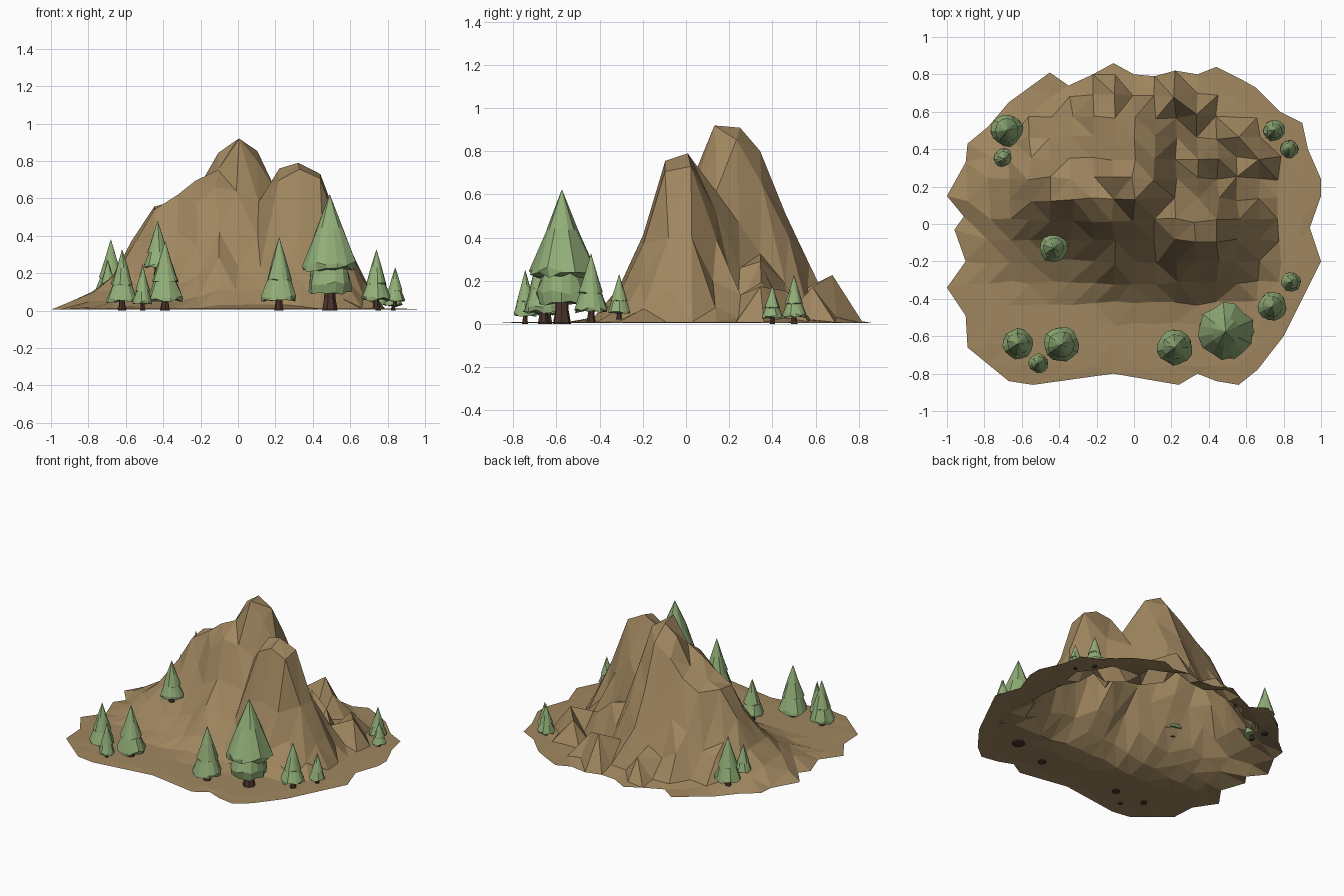
import bpy, bmesh, math, random
from mathutils import Vector
from mathutils.geometry import delaunay_2d_cdt, intersect_point_tri_2d

random.seed(4)


def material(name, rgb):
    m = bpy.data.materials.new(name)
    m.diffuse_color = (*rgb, 1)
    return m


ROCK = material("rock", (0.35, 0.24, 0.115))
LEAF = material("foliage", (0.29, 0.43, 0.19))
BARK = material("bark", (0.07, 0.035, 0.025))


def add_object(name, verts, faces, mat):
    me = bpy.data.meshes.new(name)
    me.from_pydata(verts, [], faces)
    bm = bmesh.new()
    bm.from_mesh(me)
    bmesh.ops.recalc_face_normals(bm, faces=bm.faces)
    bm.to_mesh(me)
    bm.free()
    me.materials.append(mat)
    ob = bpy.data.objects.new(name, me)
    bpy.context.collection.objects.link(ob)
    return ob


# --- mountain: cross-sections along x, spaced by STEP ---
# (front foot y, front crest y, front crest z, back crest y, back crest z, back foot y)
STEP = 1 / 9
SECTIONS = [
    (-0.35, 0.02, 0.05, 0.13, 0.05, 0.40),
    (-0.40, 0.02, 0.10, 0.24, 0.10, 0.50),
    (-0.45, 0.02, 0.19, 0.24, 0.19, 0.58),
    (-0.48, 0.13, 0.37, 0.24, 0.38, 0.58),
    (-0.50, 0.13, 0.54, 0.24, 0.56, 0.60),
    (-0.50, 0.13, 0.62, 0.35, 0.55, 0.62),
    (-0.52, 0.08, 0.71, 0.35, 0.62, 0.64),
    (-0.56, 0.06, 0.76, 0.35, 0.73, 0.66),
    (-0.56, 0.13, 0.92, 0.35, 0.81, 0.67),
    (-0.54, 0.13, 0.80, 0.35, 0.66, 0.66),
    (-0.50, -0.09, 0.70, 0.02, 0.76, 0.62),
    (-0.48, -0.09, 0.76, 0.02, 0.79, 0.36),
    (-0.46, -0.09, 0.71, 0.02, 0.73, 0.27),
    (-0.44, -0.09, 0.40, 0.02, 0.40, 0.25),
    (-0.40, -0.09, 0.16, 0.02, 0.15, 0.25),
    (-0.35, -0.09, 0.05, 0.02, 0.05, 0.20),
]
# summits and small outcrops around the foot (x, y, z)
OUTCROPS = [(-0.11, 0.24, 0.86), (0, 0.24, 0.925), (0.11, 0.24, 0.87),
            (-0.11, 0.68, 0.16), (0.22, 0.68, 0.24), (0.33, 0.57, 0.18),
            (0.0, 0.57, 0.29), (0.56, 0.46, 0.16), (0.67, 0.35, 0.18),
            (0.33, 0.35, 0.30), (0.44, 0.35, 0.20), (0.56, 0.24, 0.14),
            (-0.33, 0.57, 0.20), (-0.56, 0.46, 0.20), (-0.56, 0.02, 0.27),
            (-0.11, -0.2, 0.29), (0.67, 0.02, 0.18)]


def height(x, y):
    u = x / STEP + 8
    if not 0 <= u < len(SECTIONS) - 1:
        return 0.01
    i = int(u)
    f = u - i
    ff, fc, fz, bc, bz, bf = (a + (b - a) * f for a, b in zip(SECTIONS[i], SECTIONS[i + 1]))
    if y < fc:
        z = fz * max(0, (y - ff) / (fc - ff)) ** (2.1 if x < 0.06 else 1.8)
    elif y < bc:
        z = fz + (bz - fz) * (y - fc) / (bc - fc)
    else:
        z = bz * max(0, (bf - y) / (bf - bc)) ** 1.05
    for ox, oy, oz in OUTCROPS:
        z = max(z, oz * (1 - math.hypot(x - ox, y - oy) / 0.13))
    return max(0.01, z)


# --- ground outline, seen from above ---
OUTLINE = [(1, -.2), (.94, -.02), (1, .15), (1, .24), (.93, .4), (.9, .54), (.78, .6),
           (.65, .73), (.58, .77), (.44, .84), (.34, .8), (.22, .82), (.11, .79), (0, .8),
           (-.11, .86), (-.22, .8), (-.35, .74), (-.45, .81), (-.56, .73), (-.67, .65),
           (-.78, .52), (-.89, .43), (-.9, .33), (-1, .15), (-.91, .04), (-.96, -.03),
           (-.9, -.2), (-1, -.34), (-.9, -.49), (-.89, -.66), (-.78, -.75), (-.67, -.84),
           (-.54, -.86), (-.11, -.8), (.24, -.86), (.34, -.8), (.44, -.84), (.56, -.86),
           (.66, -.78), (.8, -.6), (.9, -.4)]


def inside(x, y):
    n = len(OUTLINE)
    p = Vector((x * 1.06, y * 1.06))
    return any(intersect_point_tri_2d(p, Vector((0, 0)), Vector(OUTLINE[i]),
                                      Vector(OUTLINE[(i + 1) % n])) for i in range(n))


points = [Vector(p) for p in OUTLINE]
for i in range(-9, 10):
    for j in range(-7, 9):
        x, y = i * STEP, j * STEP + 0.02
        if inside(x, y):
            points.append(Vector((x + random.uniform(-.012, .012), y + random.uniform(-.012, .012))))
pts, _, faces, *_ = delaunay_2d_cdt(points, [], [list(range(len(OUTLINE)))], 1, 1e-5)
verts = []
for p in pts:
    z = height(round(p.x / STEP) * STEP, round((p.y - 0.02) / STEP) * STEP + 0.02)
    if any((p - Vector(o)).length < 1e-4 for o in OUTLINE):
        z = 0.005
    verts.append((p.x, p.y, z))
mountain = add_object("mountain", verts, faces, ROCK)
if sum(p.normal.z for p in mountain.data.polygons) < 0:
    mountain.data.flip_normals()


# --- trees: ragged tiered canopy on a trunk ---
def lathe(name, x, y, profile, sides, mat, ragged=0.0):
    vs, fs = [], []
    turn = random.uniform(0, 6)
    for k, (r, z) in enumerate(profile):
        for s in range(sides):
            a = turn + math.tau * s / sides
            q = r * (1 + random.uniform(-ragged, ragged))
            vs.append((x + q * math.cos(a), y + q * math.sin(a),
                       z + random.uniform(-ragged, ragged) * r * 1.5))
            if k:
                b, t = (k - 1) * sides, (s + 1) % sides
                fs.append((b + s, b + t, b + sides + t, b + sides + s))
    fs += [tuple(range(sides)), tuple(range(len(vs) - sides, len(vs)))]
    return add_object(name, vs, fs, mat)


CANOPY = [(.25, .17), (.92, .15), (.94, .19), (.62, .42), (.58, .42), (.69, .42), (.36, .70), (.01, 1)]
BIG_CANOPY = [(.25, .16), (.68, .15), (.70, .24), (.62, .36), (.90, .36), (.93, .40), (.47, .70), (.01, 1)]
# (x, y, radius, base z, top z)
TREES = [(.49, -.575, .16, 0, .62), (.22, -.66, .10, 0, .39), (.74, -.44, .08, .01, .325),
         (.84, -.31, .055, .02, .23), (-.62, -.64, .085, 0, .325), (-.51, -.745, .055, 0, .25),
         (-.39, -.645, .10, 0, .37), (-.43, -.13, .08, .19, .48), (-.68, .50, .09, .03, .38),
         (-.695, .35, .055, .06, .27), (.75, .50, .06, 0, .225), (.83, .40, .05, 0, .18)]
for n, (x, y, r, z0, z1) in enumerate(TREES):
    h = z1 - z0
    shape = BIG_CANOPY if n == 0 else CANOPY
    lathe(f"tree_canopy_{n}", x, y, [(a * r, z0 + b * h) for a, b in shape], 15, LEAF, 0.08)
    lathe(f"tree_trunk_{n}", x, y, [(r * .27, z0), (r * .2, z0 + h * .1), (r * .18, z0 + h * .25)], 7, BARK)
